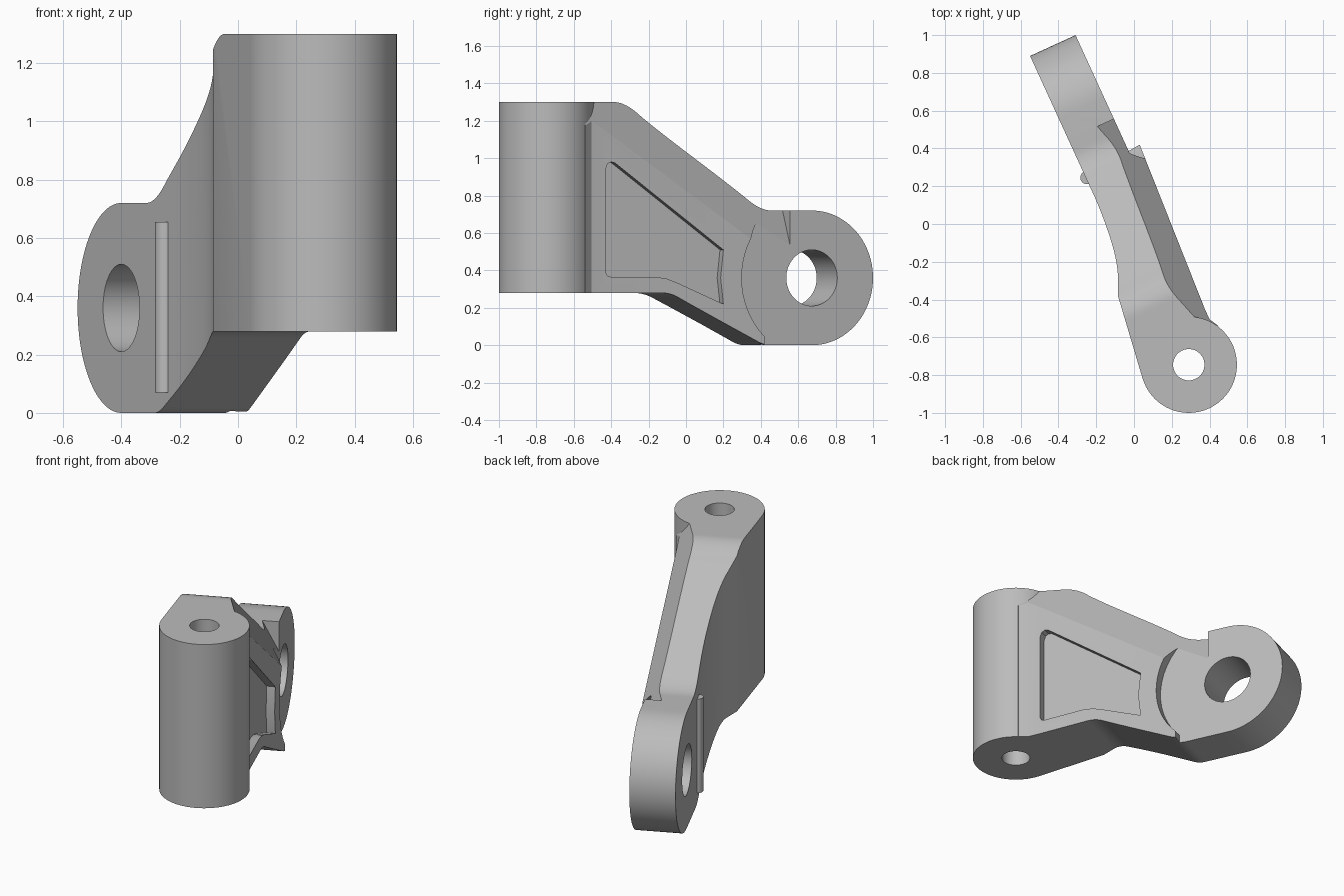
import bpy
import math
from mathutils import Vector

cube = bpy.data.objects.get("Cube")
if cube:
    bpy.data.objects.remove(cube, do_unlink=True)

grey = bpy.data.materials.new("cast grey")
grey.use_nodes = True
colour = (0.5, 0.5, 0.5, 1)
grey.diffuse_color = colour
grey.node_tree.nodes["Principled BSDF"].inputs["Base Color"].default_value = colour

# Arm frame: ALONG runs from the vertical barrel to the lug, ACROSS is the lug axis
TURN = math.radians(24.6)
ALONG = Vector((-math.sin(TURN), math.cos(TURN), 0))
ACROSS = Vector((math.cos(TURN), math.sin(TURN), 0))
UP = Vector((0, 0, 1))
LUG_S, LUG_Z, LUG_R = 0.678, 0.36, 0.36
LUG_IN, LUG_OUT = -0.13, 0.135
BARREL = Vector((0.29, -0.745, 0))
BARREL_R, LOW, HIGH = 0.255, 0.28, 1.3


def at(s, n, z=0):
    return ALONG * s + ACROSS * n + UP * z


def prism(name, points, sweep):
    """Solid made by sweeping a flat outline along a vector."""
    base = [Vector(p) for p in points]
    count = len(base)
    area = Vector()
    for i in range(count):
        area += base[i - 1].cross(base[i])
    if area.dot(sweep) < 0:
        base.reverse()
    verts = base + [p + sweep for p in base]
    faces = [list(range(count))[::-1], list(range(count, 2 * count))]
    for i in range(count):
        j = (i + 1) % count
        faces.append([i, j, j + count, i + count])
    mesh = bpy.data.meshes.new(name)
    mesh.from_pydata(verts, [], faces)
    mesh.materials.append(grey)
    obj = bpy.data.objects.new(name, mesh)
    bpy.context.collection.objects.link(obj)
    return obj


def arc(centre, a, b, radius, start=0, end=360, steps=64):
    angles = [math.radians(start + (end - start) * i / steps) for i in range(steps + 1)]
    return [centre + a * radius * math.cos(t) + b * radius * math.sin(t) for t in angles]


def rod(name, centre, a, b, radius, sweep):
    return prism(name, arc(centre, a, b, radius)[:-1], sweep)


def combine(target, tool, operation):
    mod = target.modifiers.new("combine", "BOOLEAN")
    mod.operation, mod.solver, mod.object = operation, "EXACT", tool
    bpy.context.view_layer.objects.active = target
    bpy.ops.object.modifier_apply(modifier=mod.name)
    bpy.data.objects.remove(tool, do_unlink=True)


def smooth(points, rounds=2):
    """Corner cutting on an open path, keeping its ends."""
    pts = [Vector(p) for p in points]
    for _ in range(rounds):
        new = [pts[0]]
        for p, q in zip(pts, pts[1:]):
            new += [p.lerp(q, 0.25), p.lerp(q, 0.75)]
        pts = new + [pts[-1]]
    return pts


# Arm: plan outline crossed with the side outline
outer_wall = [(0.445, -0.538, 0), (0.40, -0.505, 0), (0.375, -0.45, 0), (0.03, 0.42, 0)]
inner_wall = smooth([at(0.35, LUG_IN), (-0.17, 0.06, 0), (-0.085, -0.20, 0), (-0.085, -0.38, 0)], 3)
plan = ([BARREL] + outer_wall + [at(0.363, LUG_OUT), at(LUG_S, LUG_OUT), at(LUG_S, LUG_IN)]
        + inner_wall + [Vector((0.046, -0.82, 0))])
arm = prism("bracket", [Vector(p) - UP * 0.1 for p in plan], UP * 1.6)

top = smooth([at(s, -1, z) for s, z in
              [(-0.52, HIGH), (-0.37, HIGH), (-0.22, 1.172), (0.25, 0.84), (0.40, 0.72), (0.55, 0.72)]], 3)
under = smooth([at(s, -1, z) for s, z in
                [(0.44, 0), (0.37, 0), (0.30, 0.035), (-0.07, 0.225), (-0.17, LOW), (-0.28, LOW)]], 3)
side = ([at(-1.2, -1, HIGH)] + top + [at(0.9, -1, 0.72), at(0.9, -1, 0)]
        + under + [at(-1.2, -1, LOW)])
combine(arm, prism("side outline", side, ACROSS * 2), "INTERSECT")

# Sloping bevel along the upper outer edge
p = Vector((0.394, -0.5, 1.2))
run = (Vector((0.062, 0.32, 0.6)) - p).normalized()
normal = run.cross(Vector((0.135, -0.196, 1.18)) - p).normalized()
rise = normal.cross(run)
corners = [p + run * u + rise * v for u, v in [(-2, -2), (2, -2), (2, 2), (-2, 2)]]
combine(arm, prism("bevel cutter", corners, normal * 2), "DIFFERENCE")

# Round clearance around the lug face
combine(arm, rod("clearance cutter", at(LUG_S, LUG_OUT, LUG_Z), ALONG, UP, 0.44, ACROSS * 0.5),
        "DIFFERENCE")

# Shallow pocket in the outer wall
wall_dir = (Vector(outer_wall[3]) - Vector(outer_wall[2])).normalized()
wall_out = Vector((wall_dir.y, -wall_dir.x, 0))
outline = [(-0.43, 0.39), (-0.43, 0.94), (-0.42, 0.97), (-0.40, 0.98), (-0.38, 0.975),
           (0.20, 0.51), (0.185, 0.36), (0.20, 0.22), (-0.05, 0.335), (-0.10, 0.355),
           (-0.16, 0.365), (-0.40, 0.365), (-0.42, 0.37)]
start = Vector(outer_wall[2])
pocket = [start + wall_dir * ((y - start.y) / wall_dir.y) + UP * z - wall_out * 0.05
          for y, z in outline]
combine(arm, prism("pocket cutter", pocket, wall_out * 0.15), "DIFFERENCE")

# Lug, barrel and thin side pin
lug_outline = [at(0.55, LUG_IN, 0)] + arc(at(LUG_S, LUG_IN, LUG_Z), ALONG, UP, LUG_R, -90, 90, 48)
lug_outline.append(at(0.55, LUG_IN, 2 * LUG_R))
combine(arm, prism("lug", lug_outline, ACROSS * (LUG_OUT - LUG_IN)), "UNION")
X, Y = Vector((1, 0, 0)), Vector((0, 1, 0))
combine(arm, rod("barrel", BARREL + UP * LOW, X, Y, BARREL_R, UP * (HIGH - LOW)), "UNION")
combine(arm, rod("side pin", Vector((-0.25, 0.245, 0.07)), X, Y, 0.034, UP * 0.585), "UNION")

# Bores
combine(arm, rod("barrel bore", BARREL, X, Y, 0.083, UP * 2), "DIFFERENCE")
combine(arm, rod("lug bore", at(LUG_S, -0.5, LUG_Z), ALONG, UP, 0.15, ACROSS), "DIFFERENCE")

bpy.ops.object.select_all(action="DESELECT")
arm.select_set(True)
bpy.context.view_layer.objects.active = arm
bpy.ops.object.shade_smooth_by_angle(angle=math.radians(25))
